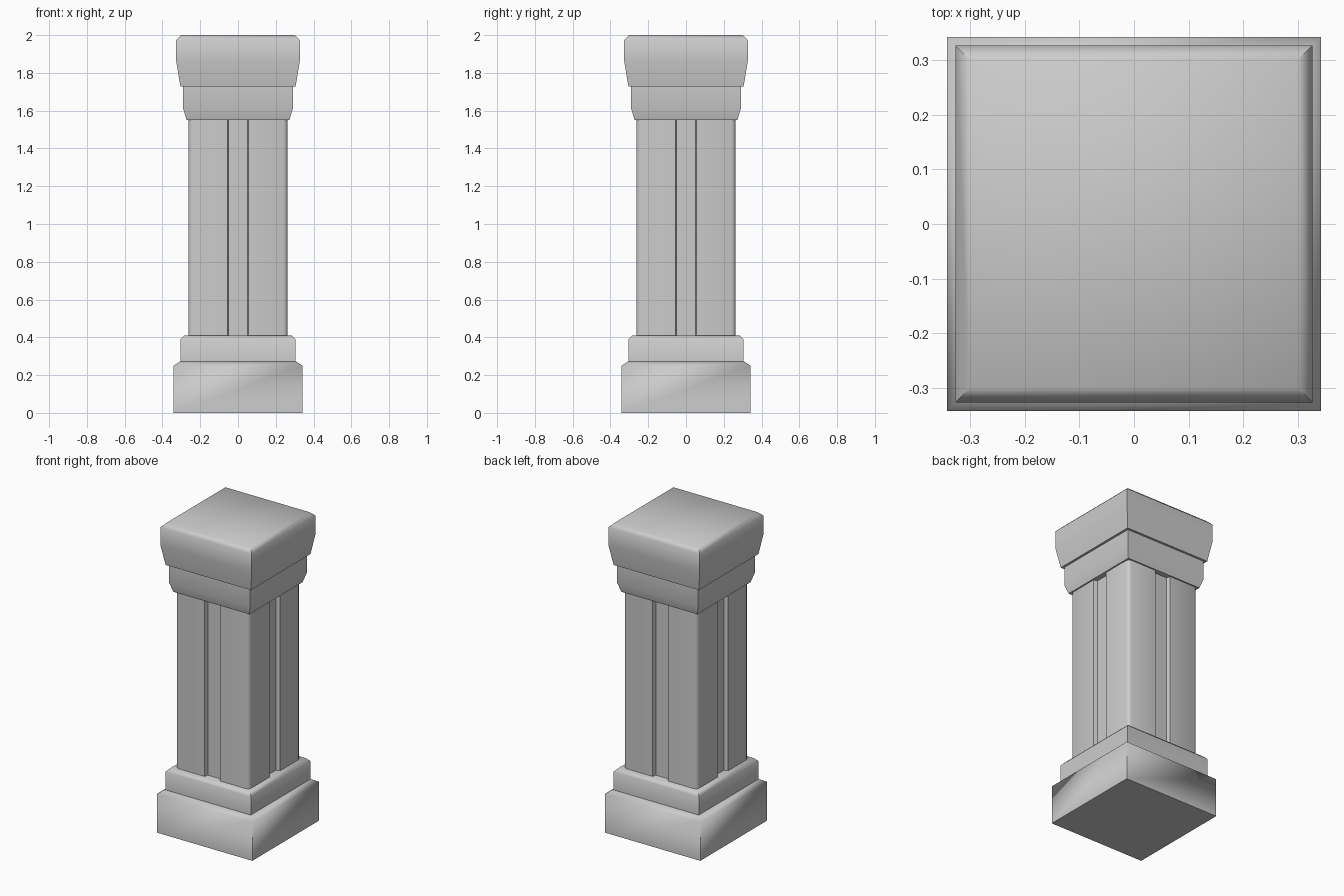
import bpy
import bmesh
from math import radians

cube = bpy.data.objects.get("Cube")
if cube:
    bpy.data.objects.remove(cube, do_unlink=True)

stone = bpy.data.materials.new("grey_stone")
stone.use_nodes = True
STONE = (0.6, 0.6, 0.6, 1)
stone.diffuse_color = STONE
stone.node_tree.nodes["Principled BSDF"].inputs["Base Color"].default_value = STONE


def loft(name, rings, smooth_angle):
    """Skin a stack of matching closed rings and cap both ends."""
    bm = bmesh.new()
    loops = [[bm.verts.new(p) for p in ring] for ring in rings]
    n = len(loops[0])
    for low, high in zip(loops, loops[1:]):
        for i in range(n):
            j = (i + 1) % n
            bm.faces.new((low[i], low[j], high[j], high[i]))
    bm.faces.new(loops[0][::-1])
    bm.faces.new(loops[-1])
    bmesh.ops.recalc_face_normals(bm, faces=bm.faces)
    mesh = bpy.data.meshes.new(name)
    bm.to_mesh(mesh)
    bm.free()
    mesh.materials.append(stone)
    obj = bpy.data.objects.new(name, mesh)
    bpy.context.collection.objects.link(obj)
    bpy.ops.object.select_all(action='DESELECT')
    obj.select_set(True)
    bpy.context.view_layer.objects.active = obj
    bpy.ops.object.shade_smooth_by_angle(angle=radians(smooth_angle))
    return obj


def square_block(name, profile, smooth_angle):
    """Square moulding from (half width, height) pairs."""
    signs = ((-1, -1), (1, -1), (1, 1), (-1, 1))
    loft(name, [[(sx * r, sy * r, z) for sx, sy in signs] for r, z in profile],
         smooth_angle)


# Stepped base
square_block("plinth", [(0.342, 0), (0.342, 0.25), (0.307, 0.272)], 62)
square_block("base_step", [(0.305, 0.27), (0.305, 0.39), (0.285, 0.41)], 50)

# Shaft: one side's outline, turned four times, with a central groove
HALF, CORNER, RIM, FLOOR, DEPTH = 0.263, 0.022, 0.056, 0.049, 0.025
side = [(-HALF + CORNER, -HALF), (-RIM, -HALF), (-FLOOR, -HALF + DEPTH),
        (FLOOR, -HALF + DEPTH), (RIM, -HALF), (HALF - CORNER, -HALF),
        (HALF - CORNER * 0.3, -HALF + CORNER * 0.3)]
outline = []
for _ in range(4):
    outline += side
    side = [(-y, x) for x, y in side]
loft("fluted_shaft", [[(x, y, z) for x, y in outline] for z in (0.40, 1.56)], 50)

# Two-tier capital
square_block("capital_neck", [(0.272, 1.55), (0.29, 1.61), (0.29, 1.73)], 48)
square_block("capital_top", [(0.305, 1.728), (0.327, 1.86), (0.327, 1.975),
                             (0.301, 2.0)], 48)
